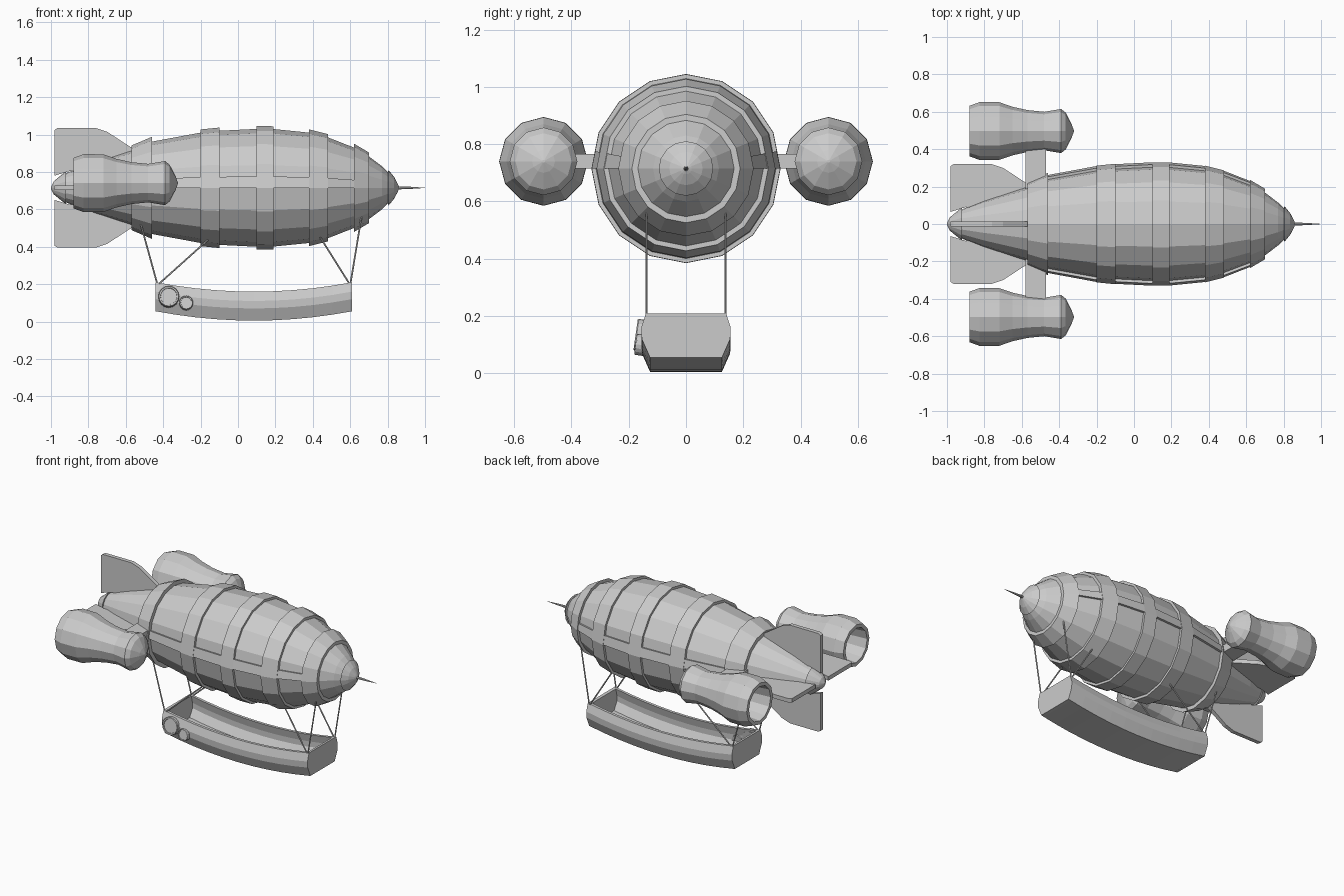
import bpy, bmesh, math
from mathutils import Vector, Matrix

cube = bpy.data.objects.get("Cube")
if cube:
    bpy.data.objects.remove(cube, do_unlink=True)

grey = bpy.data.materials.new("plain grey")
grey.use_nodes = True
colour = (0.6, 0.6, 0.6, 1)
grey.diffuse_color = colour
grey.node_tree.nodes["Principled BSDF"].inputs["Base Color"].default_value = colour

AXIS = 0.715
SIDES = 16
# Hull outline as (x, radius)
HULL = [(-0.94, 0.07), (-0.8, 0.125), (-0.57, 0.2), (-0.46, 0.247), (-0.2, 0.295),
        (-0.1, 0.305), (0.1, 0.315), (0.19, 0.314), (0.38, 0.295), (0.48, 0.27),
        (0.62, 0.215), (0.7, 0.168), (0.77, 0.115), (0.83, 0.055)]


def finish(name, bm):
    bmesh.ops.recalc_face_normals(bm, faces=bm.faces)
    mesh = bpy.data.meshes.new(name)
    bm.to_mesh(mesh)
    bm.free()
    mesh.materials.append(grey)
    obj = bpy.data.objects.new(name, mesh)
    bpy.context.collection.objects.link(obj)
    return obj


def loft(name, rings, closed=False):
    """Skin a list of equal loops; closed joins last to first, otherwise ends are capped."""
    bm = bmesh.new()
    loops = [[bm.verts.new(p) for p in ring] for ring in rings]
    pairs = list(zip(loops, loops[1:]))
    if closed:
        pairs.append((loops[-1], loops[0]))
    else:
        bm.faces.new(loops[0])
        bm.faces.new(loops[-1])
    for a, b in pairs:
        for i in range(len(a)):
            j = (i + 1) % len(a)
            bm.faces.new((a[i], a[j], b[j], b[i]))
    return finish(name, bm)


def ring(x, r, n, y=0, z=AXIS):
    return [(x, y + r * math.cos(t), z + r * math.sin(t))
            for t in (math.tau * i / n for i in range(n))]


def lathe(name, profile, n, y=0, z=AXIS, closed=False):
    return loft(name, [ring(x, r, n, y, z) for x, r in profile], closed)


def hull_radius(x):
    for (xa, ra), (xb, rb) in zip(HULL, HULL[1:]):
        if xa <= x <= xb:
            return ra + (rb - ra) * (x - xa) / (xb - xa)


def rod(name, a, b, radius):
    a, b = Vector(a), Vector(b)
    bm = bmesh.new()
    turn = (b - a).to_track_quat('Z', 'Y').to_matrix().to_4x4()
    bmesh.ops.create_cone(bm, cap_ends=True, segments=6, radius1=radius, radius2=radius,
                          depth=(b - a).length,
                          matrix=Matrix.Translation((a + b) / 2) @ turn)
    return finish(name, bm)


# Hull with nose and tail caps
lathe("hull", HULL, SIDES)
lathe("tail_cap", [(-1, 0.005), (-0.985, 0.035), (-0.95, 0.064), (-0.92, 0.088), (-0.92, 0.07)], SIDES)
lathe("nose_cap", [(0.80, 0.08), (0.805, 0.095), (0.835, 0.058), (0.855, 0.02), (0.86, 0.008)], SIDES)
lathe("nose_spike", [(0.84, 0.009), (0.92, 0.006), (1, 0.0008)], 8)

# Raised hoops around the hull
for i, (x0, x1, lift) in enumerate([(-0.57, -0.46, 0.026), (-0.2, -0.1, 0.017),
                                    (0.1, 0.19, 0.015), (0.38, 0.48, 0.017),
                                    (0.62, 0.7, 0.021)]):
    r0, r1 = hull_radius(x0), hull_radius(x1)
    lathe(f"hoop_{i + 1}", [(x0, r0 - 0.01), (x0, r0 + lift), (x1, r1 + lift),
                            (x1, r1 - 0.01)], SIDES, closed=True)

# Raised side rails, half a hull facet tall
step = math.tau / SIDES
for side, s in (("left", 1), ("right", -1)):
    sections = []
    for x, r in HULL[2:12]:
        def corner(radius, k):
            y = radius * (1 - k + k * math.cos(step))
            return (x, s * y, AXIS + radius * k * math.sin(step))
        sections.append([corner(r - 0.01, 0), corner(r + 0.015, 0),
                         corner(r + 0.015, 0.48), corner(r - 0.01, 0.48)])
    loft(f"{side}_side_rail", sections)

# Four tail fins
FIN = [(-0.98, 0.065), (-0.98, 0.31), (-0.965, 0.32), (-0.76, 0.32), (-0.70, 0.30),
       (-0.57, 0.215), (-0.57, 0.15), (-0.80, 0.08), (-0.90, 0.09)]
for i, name in enumerate(("left", "top", "right", "bottom")):
    turn = Matrix.Rotation(i * math.pi / 2, 3, 'X')
    slabs = [[turn @ Vector((x, d, t)) + Vector((0, 0, AXIS)) for x, d in FIN]
             for t in (-0.013, 0.013)]
    loft(f"{name}_fin", slabs)

# Engine pods with hollow rears, and the strut between them
POD = [(-0.72, 0.01), (-0.74, 0.10), (-0.88, 0.112), (-0.88, 0.135), (-0.825, 0.155),
       (-0.72, 0.154), (-0.65, 0.13), (-0.57, 0.112), (-0.48, 0.103), (-0.39, 0.118),
       (-0.365, 0.098), (-0.335, 0.04), (-0.322, 0.005)]
for side, s in (("left", 1), ("right", -1)):
    lathe(f"{side}_engine_pod", POD, 12, y=s * 0.497, z=0.74)
bm = bmesh.new()
bmesh.ops.create_cube(bm, size=1, matrix=Matrix.Translation((-0.525, 0, 0.74))
                      @ Matrix.Diagonal((0.11, 0.82, 0.05, 1)))
finish("pod_strut", bm)

# Sagging open gondola: outer wall down one side and up the other, then the inner wall
HALF = [(0.14, 0.155), (0.156, 0.105), (0.154, 0.065), (0.125, 0)]
INNER = [(0.105, 0.02), (0.134, 0.07), (0.134, 0.105), (0.122, 0.155)]
outer = HALF + [(-y, z) for y, z in reversed(HALF)]
trough = outer + [(-y, z) for y, z in reversed(INNER)] + INNER
CX, HALF_LEN = 0.085, 0.525


def sag(x):
    return 0.005 + 0.05 * ((x - CX) / HALF_LEN) ** 2


def section(points, x):
    return [(x, y, z + sag(x)) for y, z in points]


# The trough outline is one loop, so its skin is open at the top
loft("gondola", [section(trough, CX + HALF_LEN * k / 5) for k in range(-5, 6)])
for name, s in (("front_end", 1), ("rear_end", -1)):
    loft(f"gondola_{name}", [section(outer, CX + s * d) for d in (HALF_LEN, HALF_LEN - 0.018)])

# Round fittings on the right wall of the gondola
for name, x, z, r in (("large", -0.37, 0.133, 0.056), ("small", -0.277, 0.1, 0.037)):
    profile = [(-0.03, r), (0.012, r), (0.016, r * 0.94), (0.016, r * 0.8),
               (0.01, r * 0.78), (0.01, 0.002)]
    disc = lathe(f"{name}_round_fitting", profile, 16, z=0)
    disc.matrix_world = (Matrix.Translation((x, -0.16, z))
                         @ Matrix.Rotation(math.radians(-8), 4, 'X')
                         @ Matrix.Rotation(-math.pi / 2, 4, 'Z'))

# Rigging from the gondola corners up to the hull
for side, y in (("left", 0.138), ("right", -0.138)):
    for i, (xa, xb, zb) in enumerate([(-0.43, -0.525, 0.54), (-0.43, -0.14, 0.455),
                                      (0.60, 0.44, 0.45), (0.60, 0.665, 0.59)]):
        rod(f"{side}_rigging_{i + 1}", (xa, y, 0.195), (xb, y, zb), 0.0045)
